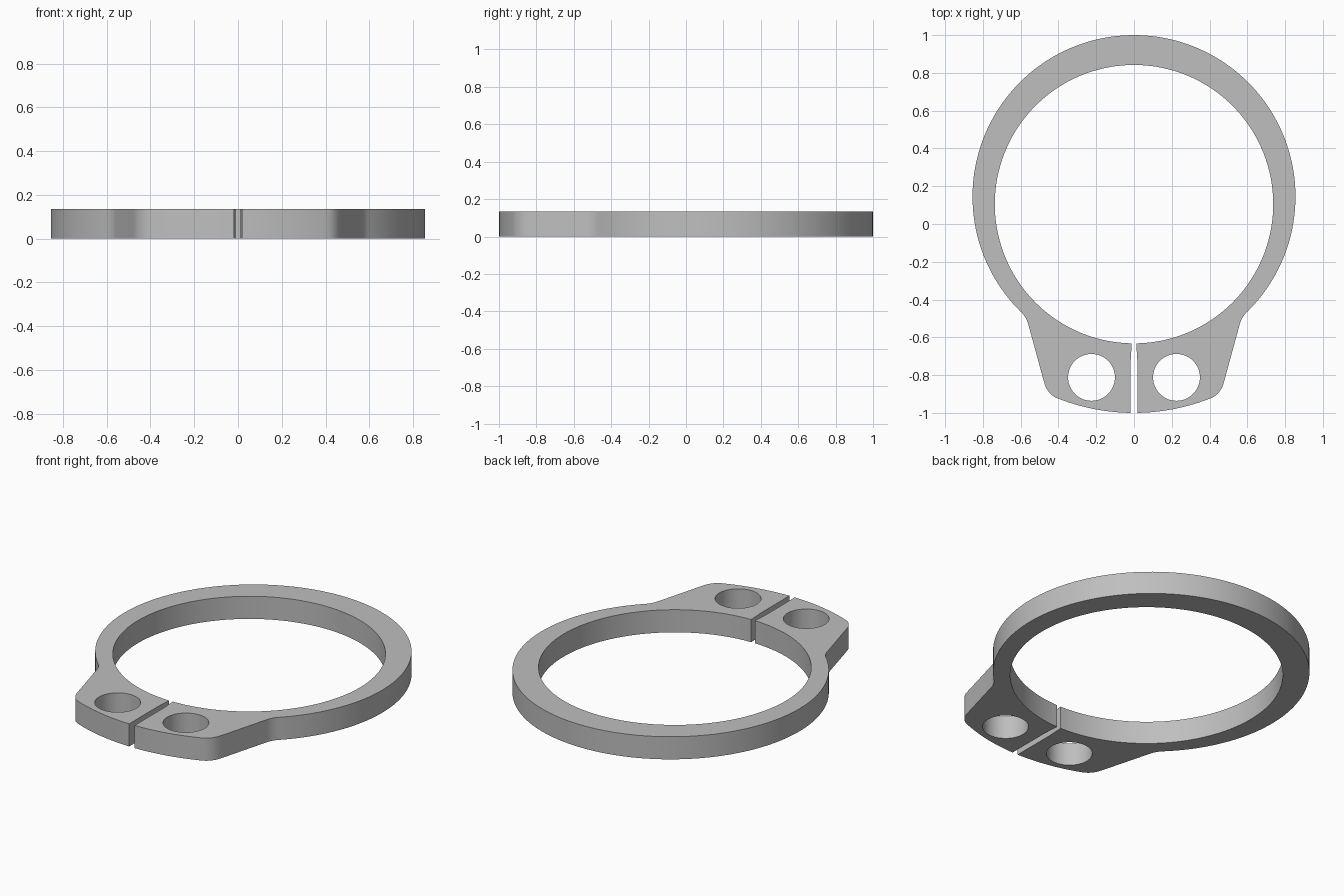
import bpy
import bmesh
from math import sin, cos, radians, asin, degrees, pi
from mathutils import Vector

THICKNESS = 0.135
GAP_IN, GAP_OUT = 0.012, 0.018
OUTER_Y, OUTER_R = 0.145, 0.855
BORE_Y, BORE_R = 0.105, 0.737
LUG_R = 1.105
HOLE_X, HOLE_Y, HOLE_R = 0.225, -0.812, 0.124

cube = bpy.data.objects.get("Cube")
if cube:
    bpy.data.objects.remove(cube, do_unlink=True)


def arc(cy, r, start, end, n):
    """Points on a circle centred on the y axis, angles in degrees."""
    return [Vector((r * cos(a), cy + r * sin(a), 0))
            for a in (radians(start + (end - start) * i / n) for i in range(n + 1))]


def fillet(a, corner, b, n=8):
    """Rounded corner between a and b."""
    a, corner, b = (Vector((*p, 0)) for p in (a, corner, b))
    return [a * (1 - t) ** 2 + corner * 2 * t * (1 - t) + b * t * t
            for t in (i / n for i in range(n + 1))]


def x_angle(x, r):
    """Angle of the point on the lower right of a circle at offset x."""
    return -90 + degrees(asin(x / r))


# Half outline: eccentric outer rim, lug flank, rounded corner, front arc, bore
half = arc(OUTER_Y, OUTER_R, 90, -45, 72)
half += fillet((0.592, -0.472), (0.569, -0.498), (0.56, -0.53))
half += fillet((0.478, -0.83), (0.46, -0.905), (0.40, -0.925))
half += arc(BORE_Y, LUG_R, x_angle(0.385, LUG_R), x_angle(GAP_OUT, LUG_R), 16)
half += [Vector((GAP_OUT, -0.73, 0))]
half += arc(BORE_Y, BORE_R, x_angle(GAP_IN, BORE_R), 90, 96)

# Mirror the half: the two ends lie on the symmetry line
top, bore_top = half[0], half[-1]
side = half[1:-1]
mirrored = [Vector((-p.x, p.y, 0)) for p in reversed(side)]
outline = [top] + side + [bore_top] + mirrored

bm = bmesh.new()


def add_loop(points):
    verts = [bm.verts.new(p) for p in points]
    return [bm.edges.new((v, verts[i - 1])) for i, v in enumerate(verts)]


edges = add_loop(outline)

# Plier holes in the two lugs
for sx in (-1, 1):
    edges += add_loop([(sx * HOLE_X + HOLE_R * cos(a), HOLE_Y + HOLE_R * sin(a), 0)
                       for a in (2 * pi * i / 64 for i in range(64))])

# Fill the flat face and extrude it to full thickness
bmesh.ops.triangle_fill(bm, edges=edges, use_beauty=True, normal=(0, 0, 1))
result = bmesh.ops.extrude_face_region(bm, geom=bm.faces[:], use_keep_orig=True)
raised = [g for g in result["geom"] if isinstance(g, bmesh.types.BMVert)]
bmesh.ops.translate(bm, verts=raised, vec=(0, 0, THICKNESS))
bmesh.ops.recalc_face_normals(bm, faces=bm.faces[:])

mesh = bpy.data.meshes.new("retaining_ring")
bm.to_mesh(mesh)
bm.free()
ring = bpy.data.objects.new("retaining_ring", mesh)
bpy.context.collection.objects.link(ring)

# Plain steel
steel = bpy.data.materials.new("steel_grey")
steel.use_nodes = True
colour = (0.52, 0.52, 0.52, 1)
steel.diffuse_color = colour
steel.node_tree.nodes["Principled BSDF"].inputs["Base Color"].default_value = colour
mesh.materials.append(steel)

bpy.ops.object.select_all(action="DESELECT")
ring.select_set(True)
bpy.context.view_layer.objects.active = ring
bpy.ops.object.shade_smooth_by_angle(angle=radians(30))
